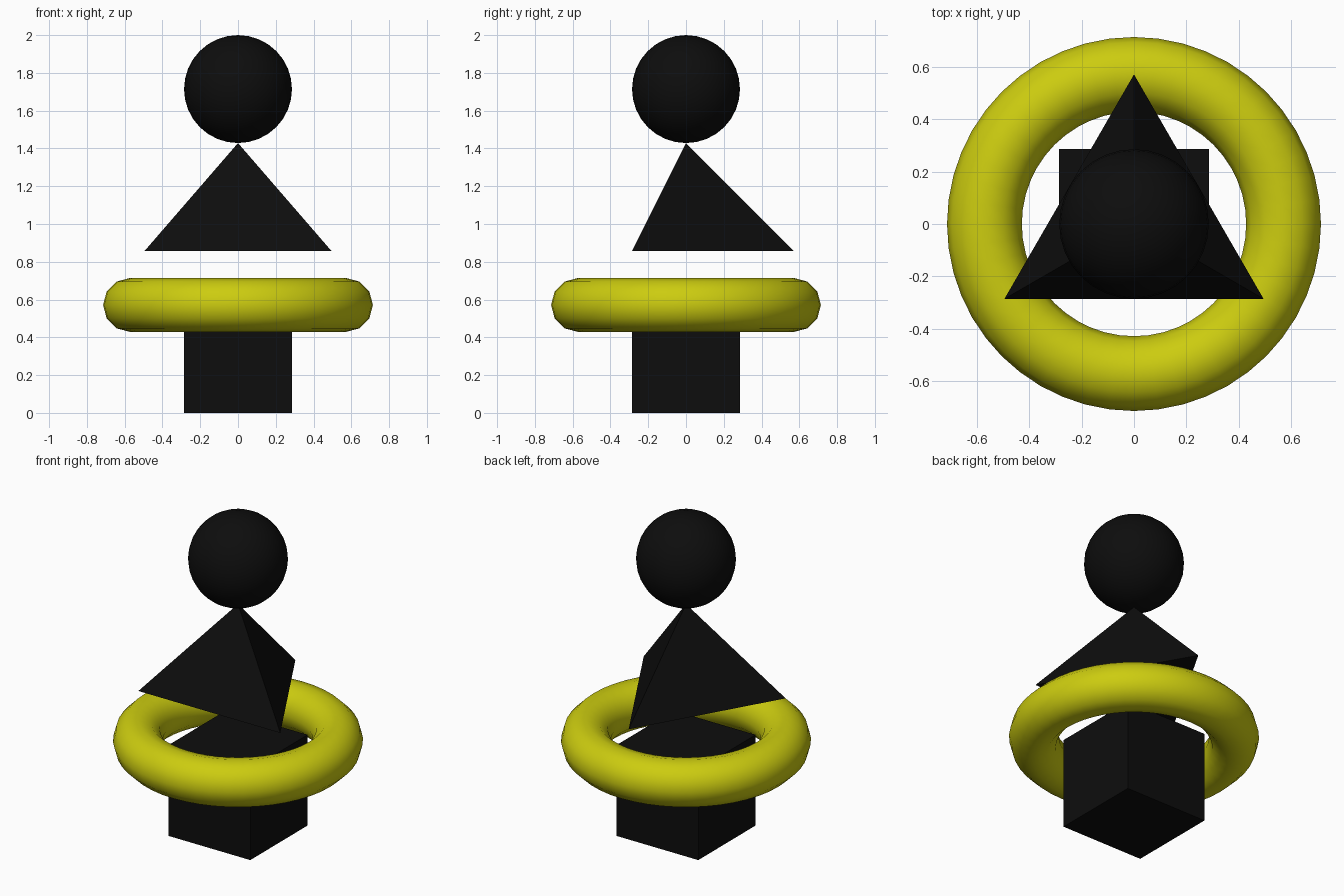
import bpy

if "Cube" in bpy.data.objects:
    bpy.data.objects.remove(bpy.data.objects["Cube"])

U = 2 / 7  # one module: the ball radius


def paint(name, rgb):
    mat = bpy.data.materials.new(name)
    mat.diffuse_color = (*rgb, 1)
    mat.use_nodes = True
    mat.node_tree.nodes["Principled BSDF"].inputs["Base Color"].default_value = mat.diffuse_color
    return mat


black = paint("black", (0.004, 0.004, 0.004))
yellow = paint("yellow", (0.604, 0.604, 0.005))


def finish(name, mat, smooth=False):
    ob = bpy.context.object
    ob.name = name
    ob.data.materials.append(mat)
    if smooth:
        bpy.ops.object.shade_smooth()


# Cube base, reaching up to the middle of the ring
bpy.ops.mesh.primitive_cube_add(size=2 * U, location=(0, 0, U))
finish("base_cube", black)

# Ring around the top of the cube
bpy.ops.mesh.primitive_torus_add(major_radius=2 * U, minor_radius=U / 2,
                                 major_segments=48, minor_segments=12,
                                 location=(0, 0, 2 * U))
finish("ring", yellow, smooth=True)

# Three-sided pyramid floating above, one corner to the back
bpy.ops.mesh.primitive_cone_add(vertices=3, radius1=2 * U, radius2=0,
                                depth=2 * U, location=(0, 0, 4 * U))
finish("pyramid", black)

# Ball on the tip
bpy.ops.mesh.primitive_uv_sphere_add(segments=32, ring_count=16, radius=U,
                                     location=(0, 0, 6 * U))
finish("ball", black, smooth=True)
